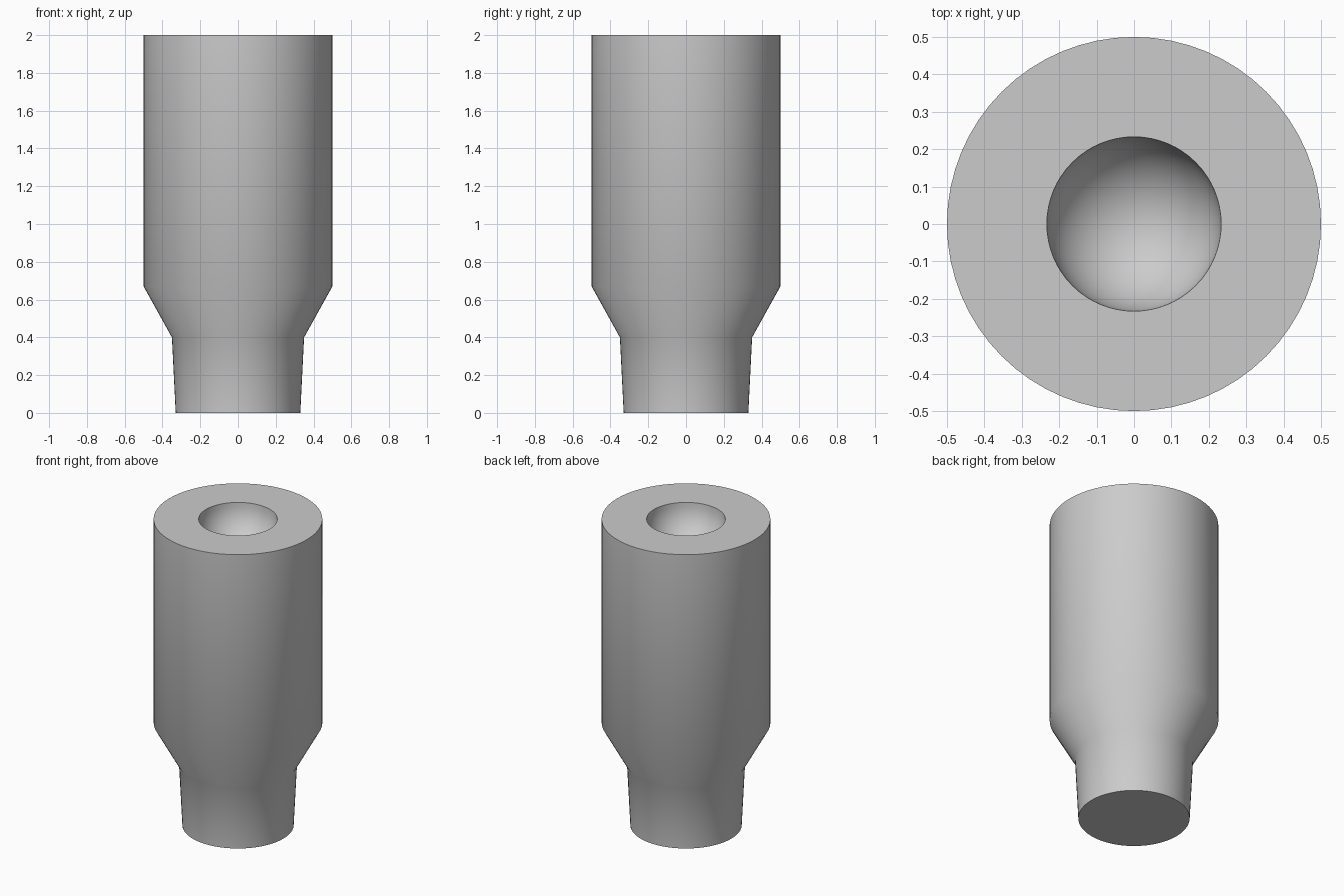
import bpy
import bmesh
import math
from mathutils import Vector

cube = bpy.data.objects.get("Cube")
if cube:
    bpy.data.objects.remove(cube, do_unlink=True)

SEGMENTS = 64
BORE = 0.233

# Plain grey material
grey = bpy.data.materials.new("plain grey")
grey.use_nodes = True
colour = (0.6, 0.6, 0.6, 1)
grey.diffuse_color = colour
grey.node_tree.nodes["Principled BSDF"].inputs["Base Color"].default_value = colour

# Outer profile from the base up, then the round-bottomed socket in the top
profile = [(0, 0), (0.33, 0), (0.35, 0.4), (0.5, 0.67), (0.5, 2)]
for i in range(13):
    a = math.pi / 2 * i / 12
    profile.append((BORE * math.cos(a), 2 - BORE * math.sin(a)))
profile[-1] = (0, 2 - BORE)

# Spin the profile into a closed solid
bm = bmesh.new()
verts = [bm.verts.new((r, 0, z)) for r, z in profile]
edges = [bm.edges.new(pair) for pair in zip(verts, verts[1:])]
bmesh.ops.spin(bm, geom=verts + edges, cent=Vector(), axis=(0, 0, 1),
               angle=math.tau, steps=SEGMENTS, use_duplicate=False)
bmesh.ops.remove_doubles(bm, verts=bm.verts, dist=0.0005)
bmesh.ops.recalc_face_normals(bm, faces=bm.faces)

mesh = bpy.data.meshes.new("stepped_body")
bm.to_mesh(mesh)
bm.free()
mesh.materials.append(grey)
body = bpy.data.objects.new("stepped_body", mesh)
bpy.context.collection.objects.link(body)

# Smooth walls, crisp rims
bpy.ops.object.select_all(action="DESELECT")
body.select_set(True)
bpy.context.view_layer.objects.active = body
bpy.ops.object.shade_smooth_by_angle(angle=math.radians(32))
